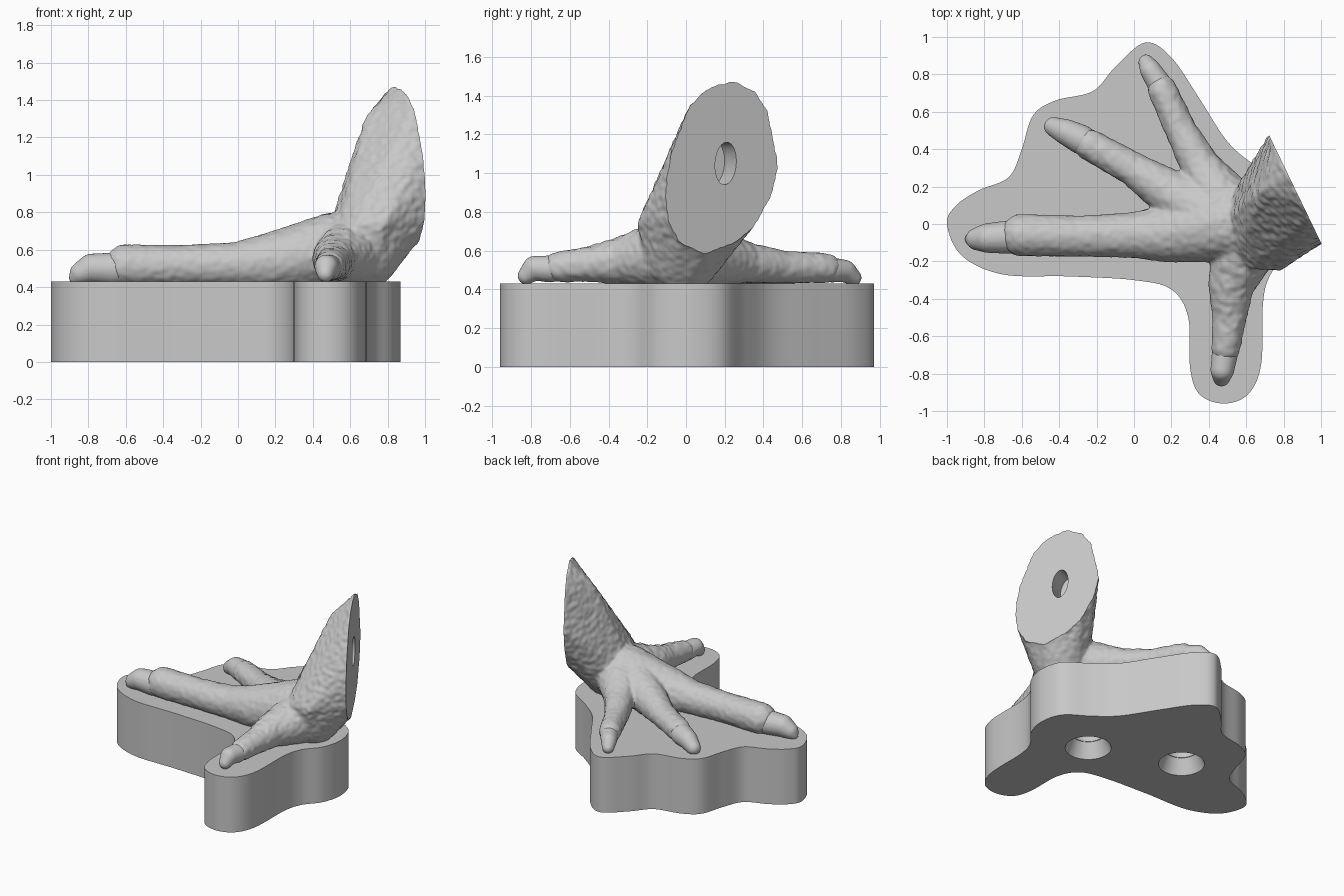
import bpy, bmesh, math
from mathutils import Vector, Matrix, noise

if "Cube" in bpy.data.objects:
    bpy.data.objects.remove(bpy.data.objects["Cube"])

stone = bpy.data.materials.new("stone_grey")
stone.use_nodes = True
stone.diffuse_color = (0.58, 0.58, 0.58, 1)
stone.node_tree.nodes["Principled BSDF"].inputs["Base Color"].default_value = (0.58, 0.58, 0.58, 1)


def make_object(name, bm):
    bmesh.ops.recalc_face_normals(bm, faces=bm.faces)
    mesh = bpy.data.meshes.new(name)
    bm.to_mesh(mesh)
    bm.free()
    mesh.materials.append(stone)
    obj = bpy.data.objects.new(name, mesh)
    bpy.context.collection.objects.link(obj)
    return obj


def bake(obj):
    # Replace the mesh by its modified result
    deps = bpy.context.evaluated_depsgraph_get()
    obj.data = bpy.data.meshes.new_from_object(obj.evaluated_get(deps))
    obj.modifiers.clear()
    obj.data.materials.clear()
    obj.data.materials.append(stone)


def remesh(obj, voxel, rounds):
    mod = obj.modifiers.new("remesh", 'REMESH')
    mod.mode, mod.voxel_size = 'VOXEL', voxel
    mod = obj.modifiers.new("smooth", 'SMOOTH')
    mod.factor, mod.iterations = 0.5, rounds
    bake(obj)


def carve(obj, r1, r2, depth, matrix):
    # Cut a round or tapered socket
    bm = bmesh.new()
    bmesh.ops.create_cone(bm, cap_ends=True, segments=48, radius1=r1, radius2=r2,
                          depth=depth, matrix=matrix)
    cutter = make_object("socket_cutter", bm)
    cutter.hide_render = True
    mod = obj.modifiers.new("carve", 'BOOLEAN')
    mod.operation, mod.object, mod.solver = 'DIFFERENCE', cutter, 'EXACT'
    bake(obj)
    bpy.data.objects.remove(cutter)


def shade(obj, degrees):
    bpy.ops.object.select_all(action='DESELECT')
    obj.select_set(True)
    bpy.context.view_layer.objects.active = obj
    bpy.ops.object.shade_smooth_by_angle(angle=math.radians(degrees))


def ball_points(x, y, z, r, count=160):
    # Evenly spread points on a sphere
    points = []
    for i in range(count):
        h = 1 - (2 * i + 1) / count
        a = i * math.pi * (3 - math.sqrt(5))
        w = math.sqrt(1 - h * h)
        points.append((x + r * w * math.cos(a), y + r * w * math.sin(a), z + r * h))
    return points


def hull(bm, points):
    # Convex skin around points
    verts = [bm.verts.new(p) for p in points]
    bmesh.ops.convex_hull(bm, input=verts)
    spare = [v for v in bm.verts if not v.link_faces]
    bmesh.ops.delete(bm, geom=spare, context='VERTS')


def chain(bm, balls):
    for a, b in zip(balls, balls[1:]):
        hull(bm, ball_points(*a) + ball_points(*b))


def spline(points, steps=8):
    # Closed smooth curve through the points
    out, n = [], len(points)
    for i in range(n):
        a, b, c, d = (Vector(points[(i + k) % n]) for k in (-1, 0, 1, 2))
        for s in range(steps):
            t = s / steps
            out.append(0.5 * (2 * b + (c - a) * t + (2 * a - 5 * b + 4 * c - d) * t ** 2
                              + (3 * b - a - 3 * c + d) * t ** 3))
    return out


# Plinth: smooth outline, extruded
outline = [(-1, 0), (-.95, .1), (-.83, .18), (-.67, .25), (-.6, .4), (-.54, .58),
           (-.42, .66), (-.22, .71), (-.1, .84), (.06, .97), (.2, .89), (.35, .67),
           (.5, .44), (.65, .31), (.82, .19), (.87, .02), (.83, -.14), (.73, -.27),
           (.69, -.42), (.68, -.75), (.61, -.91), (.48, -.96), (.35, -.91), (.3, -.77),
           (.29, -.5), (.2, -.35), (0, -.3), (-.35, -.28), (-.7, -.27), (-.92, -.17)]
bm = bmesh.new()
floor = bm.faces.new([bm.verts.new((p.x, p.y, 0)) for p in spline(outline)])
wall = bmesh.ops.extrude_face_region(bm, geom=[floor], use_keep_orig=True)["geom"]
bmesh.ops.translate(bm, vec=(0, 0, .43), verts=[v for v in wall if isinstance(v, bmesh.types.BMVert)])
plinth = make_object("plinth", bm)

# Two countersunk sockets underneath
for x, y in [(.38, -.05), (-.27, .2)]:
    carve(plinth, .165, .115, .12, Matrix.Translation((x, y, .055)))
    carve(plinth, .11, .11, .12, Matrix.Translation((x, y, .13)))
shade(plinth, 35)

# Leg: from the cut section down to the heel
cut_point = Vector((.86, .19, 1.05))
cut_normal = Vector((.58, .28, 0)).normalized()
section = [(-.1, .86), (-.1, .96), (-.07, 1.12), (.02, 1.35), (.12, 1.44), (.25, 1.475),
           (.36, 1.42), (.42, 1.32), (.45, 1.17), (.475, 1.04), (.44, .89), (.35, .73),
           (.25, .65), (.1, .59), (-.03, .65), (-.09, .76)]
ring = [Vector((.72 + (.48 - y) * .483, y, z)) for y, z in section]
shin = [(.52, .03, .81), (.56, -.15, .77), (.63, -.24, .74), (.78, -.25, .74),
        (.6, .12, 1.07), (.68, .17, 1.3), (.6, .28, .87)]
bm = bmesh.new()
hull(bm, ring + shin + ball_points(.66, -.02, .58, .2))
hull(bm, [p + cut_normal * d for p in ring for d in (-.01, .08)])

# Toes: tapering chains spreading from the ankle
toes = {
    "middle": [(.52, 0, .6, .2), (.2, -.05, .54, .155), (0, -.06, .52, .12),
               (-.3, -.065, .515, .108), (-.6, -.06, .515, .112)],
    "inner": [(.5, 0, .59, .18), (.2, .16, .54, .125), (0, .29, .52, .09), (-.24, .425, .51, .082)],
    "outer": [(.52, .05, .58, .18), (.36, .3, .54, .105), (.25, .5, .515, .083), (.15, .72, .51, .076)],
    "rear": [(.6, -.1, .58, .18), (.52, -.32, .55, .122), (.51, -.5, .53, .09), (.49, -.66, .515, .077)],
}
for balls in toes.values():
    chain(bm, balls)
foot = make_object("foot_and_leg", bm)
remesh(foot, .011, 10)

# Pebbled skin, then flat cuts at the leg and the sole
bm = bmesh.new()
bm.from_mesh(foot.data)
bm.normal_update()
for v in bm.verts:
    rough = .007 if v.co.z > .6 and v.co.x > .45 else .004
    v.co += v.normal * (.002 + rough * noise.noise(v.co * 28))
for point, normal in [(cut_point, cut_normal), (Vector((0, 0, .42)), Vector((0, 0, -1)))]:
    cut = bmesh.ops.bisect_plane(bm, geom=bm.verts[:] + bm.edges[:] + bm.faces[:], dist=1e-5,
                                 plane_co=point, plane_no=normal, clear_outer=True)
    rim = [e for e in cut["geom_cut"] if isinstance(e, bmesh.types.BMEdge) and e.is_boundary]
    bmesh.ops.holes_fill(bm, edges=rim, sides=0)
bmesh.ops.recalc_face_normals(bm, faces=bm.faces)
bm.to_mesh(foot.data)
bm.free()
foot.data.update()

# Oval socket in the cut face
tilt = Matrix.Rotation(math.radians(-5), 4, cut_normal)
turn = cut_normal.to_track_quat('Z', 'Y').to_matrix().to_4x4()
oval = Matrix.Diagonal((.55, 1, 1, 1))
carve(foot, .11, .11, .28, Matrix.Translation((.853, .205, 1.05)) @ tilt @ turn @ oval)
shade(foot, 40)

# Claws: blunt tips bending down to the plinth
claws = {
    "middle": [(-.66, -.07, .495, .09), (-.78, -.075, .5, .08), (-.84, -.08, .475, .06), (-.87, -.08, .45, .035)],
    "inner": [(-.28, .45, .5, .08), (-.36, .49, .495, .07), (-.43, .52, .46, .052)],
    "outer": [(.135, .75, .5, .065), (.09, .82, .495, .058), (.065, .865, .46, .042)],
    "rear": [(.485, -.7, .505, .07), (.472, -.78, .51, .064), (.468, -.825, .47, .045)],
}
for name, balls in claws.items():
    bm = bmesh.new()
    chain(bm, balls)
    claw = make_object(name + "_claw", bm)
    remesh(claw, .008, 6)
    shade(claw, 60)
